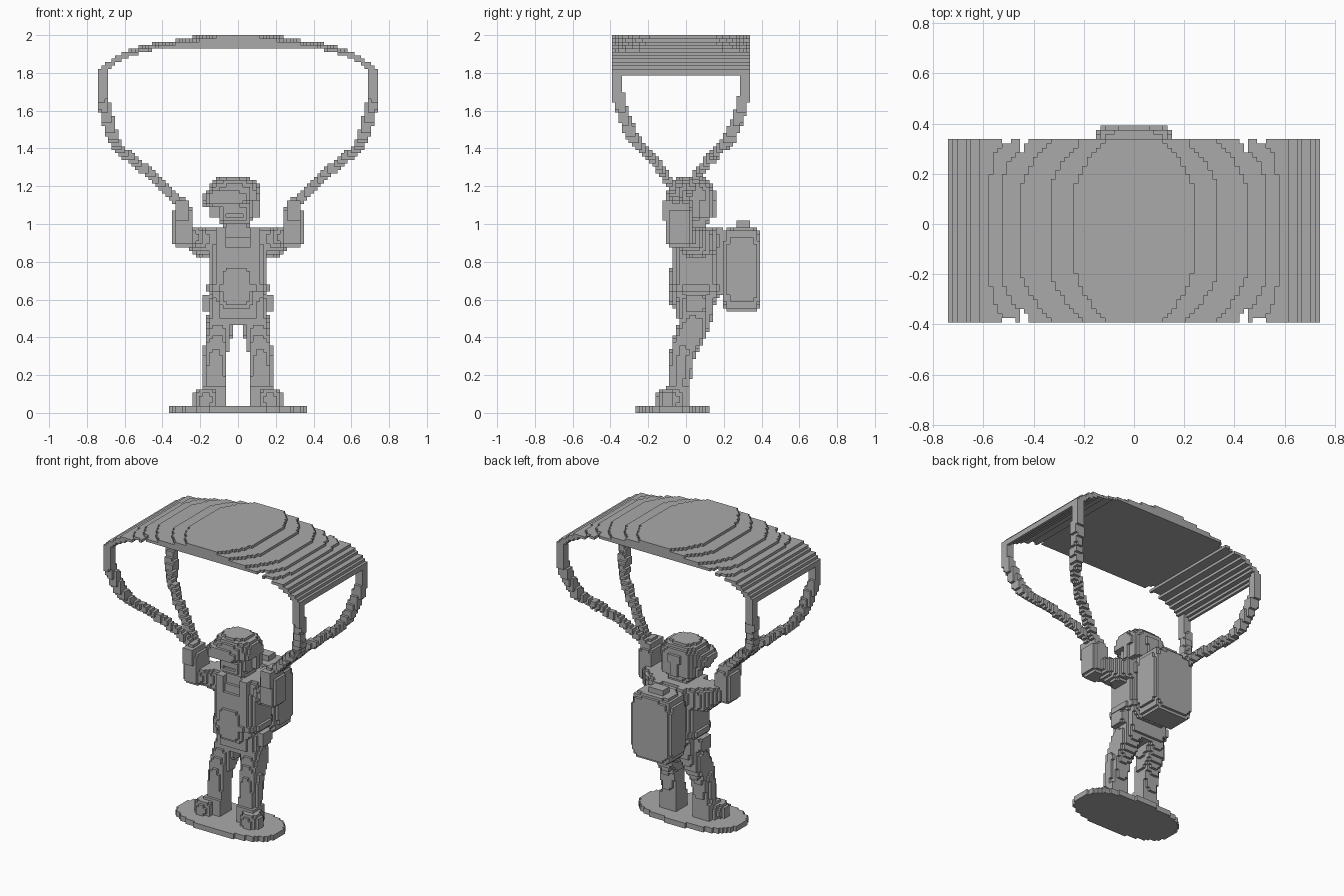
import bpy
import bmesh
import math
from itertools import product
from mathutils import Vector

S = 2 / 112                       # block size
OFF = Vector((0, 0.5, 0.5))       # block centre offset in grid steps

if "Cube" in bpy.data.objects:
    bpy.data.objects.remove(bpy.data.objects["Cube"], do_unlink=True)

grey = bpy.data.materials.new("plain grey plastic")
grey.use_nodes = True
grey.diffuse_color = (0.4, 0.4, 0.4, 1)
grey.node_tree.nodes["Principled BSDF"].inputs["Base Color"].default_value = (0.4, 0.4, 0.4, 1)


def fill(lo, hi, test):
    """All blocks between two corners whose centre passes the test."""
    spans = [range(math.floor(a / S) - 1, math.ceil(b / S) + 2) for a, b in zip(lo, hi)]
    return {c for c in product(*spans) if test((Vector(c) + OFF) * S)}


def blob(centre, radii, power=2):
    """Ellipsoid; a high power makes it a rounded box."""
    c, r = Vector(centre), Vector(radii)
    return fill(c - r, c + r,
                lambda p: sum(abs((p[i] - c[i]) / r[i]) ** power for i in range(3)) <= 1)


def box(x0, x1, y0, y1, z0, z1):
    lo, hi = (x0, y0, z0), (x1, y1, z1)
    return fill(lo, hi, lambda p: all(lo[i] <= p[i] <= hi[i] for i in range(3)))


def limb(points, power=3, steps=8):
    """Chain of blobs through (position, radii) pairs."""
    cells = set()
    for (p, r), (q, t) in zip(points, points[1:]):
        for n in range(steps + 1):
            f = n / steps
            cells |= blob(Vector(p).lerp(Vector(q), f), Vector(r).lerp(Vector(t), f), power)
    return cells


def flip(cells):
    return {(-x, y, z) for x, y, z in cells}


def build(name, cells):
    """Make the outer skin of a set of blocks."""
    bm = bmesh.new()
    verts = {}

    def vert(k):
        if k not in verts:
            verts[k] = bm.verts.new(((k[0] - 0.5) * S, k[1] * S, k[2] * S))
        return verts[k]

    for c in cells:
        for axis, side in product(range(3), (0, 1)):
            near = list(c)
            near[axis] += 1 if side else -1
            if tuple(near) in cells:
                continue
            ring = []
            for u, v in ((0, 0), (1, 0), (1, 1), (0, 1)):
                k = list(c)
                k[axis] += side
                k[(axis + 1) % 3] += u
                k[(axis + 2) % 3] += v
                ring.append(vert(tuple(k)))
            bm.faces.new(ring if side else ring[::-1])
    bmesh.ops.dissolve_limit(bm, angle_limit=0.01, verts=bm.verts[:], edges=bm.edges[:])
    mesh = bpy.data.meshes.new(name)
    bm.to_mesh(mesh)
    bm.free()
    mesh.materials.append(grey)
    bpy.context.collection.objects.link(bpy.data.objects.new(name, mesh))


def pair(name, cells):
    build("left_" + name, cells)
    build("right_" + name, flip(cells))


# Stand
build("base", fill((-0.37, -0.27, 0), (0.37, 0.12, 0.04), lambda p: 0 < p.z < 0.036
      and abs(p.x / 0.366) ** 2.5 + abs((p.y + 0.075) / 0.193) ** 2.5 <= 1))

# Canopy: stepped arch with a shallow dome on top
LEVELS = (0.235, 0.33, 0.45, 0.53, 0.575, 0.615, 0.645, 0.675, 0.7, 0.72)


def in_canopy(p):
    if abs(p.x) > 0.745 or not -0.394 < p.y < 0.34:
        return False
    end = max(0, abs(p.y + 0.025) - 0.16) / 0.2
    fade = min(1, max(0, (0.6 - abs(p.x)) / 0.15))
    drop = sum(abs(p.x) + 0.12 * end ** 1.6 * fade > e for e in LEVELS)
    plain = sum(abs(p.x) > e for e in LEVELS)
    return min(1.93, 2 - (plain + 2) * S) - 0.001 < p.z < 2 - drop * S


build("canopy", fill((-0.75, -0.4, 1.7), (0.75, 0.36, 2), in_canopy))

# Suspension straps, from the canopy corners to the hands
ROUTE = ((0.722, 0.345, 1.8), (0.72, 0.335, 1.68), (0.695, 0.305, 1.57), (0.665, 0.26, 1.46),
         (0.63, 0.21, 1.4), (0.53, 0.13, 1.32), (0.41, 0.06, 1.22), (0.3, 0.01, 1.1))
for place, sign in (("front", -1), ("back", 1)):
    chain = [((x, sign * y - 0.025, z), [0.028 if z > 1.45 else 0.021] * 3) for x, y, z in ROUTE]
    pair(place + "_strap", limb(chain, power=6, steps=12))

# Legs and boots
pair("leg", limb([((0.12, -0.04, 0.12), (0.06, 0.06, 0.06)), ((0.12, -0.03, 0.22), (0.06, 0.06, 0.06)),
                  ((0.118, -0.015, 0.33), (0.062, 0.065, 0.06)),
                  ((0.1, 0.035, 0.44), (0.07, 0.08, 0.06)), ((0.08, 0.05, 0.53), (0.075, 0.085, 0.06))]))
pair("boot", limb([((0.13, -0.03, 0.075), (0.06, 0.05, 0.06)),
                   ((0.175, -0.1, 0.07), (0.062, 0.055, 0.055))])
     | box(0.07, 0.18, -0.1, 0.02, 0.03, 0.14))

# Hips, belt and pouches
build("hips", blob((0, 0.05, 0.56), (0.15, 0.1, 0.1), 4))
build("belt", fill((-0.18, -0.09, 0.62), (0.18, 0.2, 0.68), lambda p: 0.635 < p.z < 0.675
      and abs(p.x / 0.165) ** 4 + abs((p.y - 0.05) / 0.135) ** 4 <= 1))
pair("pouch", blob((0.15, 0.05, 0.58), (0.032, 0.055, 0.05), 6))

# Torso, widening at the shoulders
build("torso", blob((0, 0.055, 0.75), (0.148, 0.12, 0.19), 5)
      | blob((0, 0.065, 0.905), (0.2, 0.11, 0.085), 4))
build("reserve_pack", blob((-0.01, -0.05, 0.67), (0.09, 0.035, 0.125), 4))
pair("harness_strap", box(0.07, 0.11, -0.08, 0.19, 0.64, 0.99))

# Arms raised to grip the straps
pair("arm", limb([((0.16, 0.06, 0.9), (0.08, 0.08, 0.08)), ((0.23, 0.0, 0.93), (0.07, 0.07, 0.055)),
                  ((0.285, -0.04, 0.935), (0.055, 0.07, 0.055))]))
pair("forearm", blob((0.29, -0.035, 0.985), (0.054, 0.068, 0.11), 6))
pair("hand", blob((0.292, -0.055, 1.07), (0.042, 0.078, 0.065), 4))

# Head, face and helmet
face = blob((-0.015, 0.03, 1.08), (0.09, 0.1, 0.095), 4)
for x in (-0.048, 0.022):
    face -= box(x - 0.024, x + 0.024, -0.1, -0.05, 1.09, 1.11)
face -= box(-0.055, 0.025, -0.1, -0.05, 1.035, 1.055)
build("head", face | box(-0.075, 0.06, -0.02, 0.11, 0.95, 1.04))
dome = {c for c in blob((-0.02, 0.03, 1.14), (0.145, 0.125, 0.115), 2.6) if c[2] * S > 1.12}
nape = fill((-0.15, 0.04, 1.02), (0.13, 0.16, 1.15), lambda p: 1.03 < p.z < 1.15
            and p.y > 0.04 and abs((p.x + 0.02) / 0.13) ** 3 + abs((p.y - 0.03) / 0.122) ** 3 <= 1)
brim = blob((-0.06, -0.03, 1.14), (0.125, 0.085, 0.045), 3)
build("helmet", dome | nape | brim | blob((-0.13, 0.02, 1.125), (0.055, 0.08, 0.04), 3))

# Backpack with a top flap and a mount behind the torso
build("backpack", blob((0, 0.295, 0.755), (0.148, 0.1, 0.225), 6))
build("backpack_flap", box(-0.055, 0.045, 0.265, 0.34, 0.95, 1.02))
build("backpack_mount", box(-0.115, 0.115, 0.13, 0.22, 0.62, 0.96))
